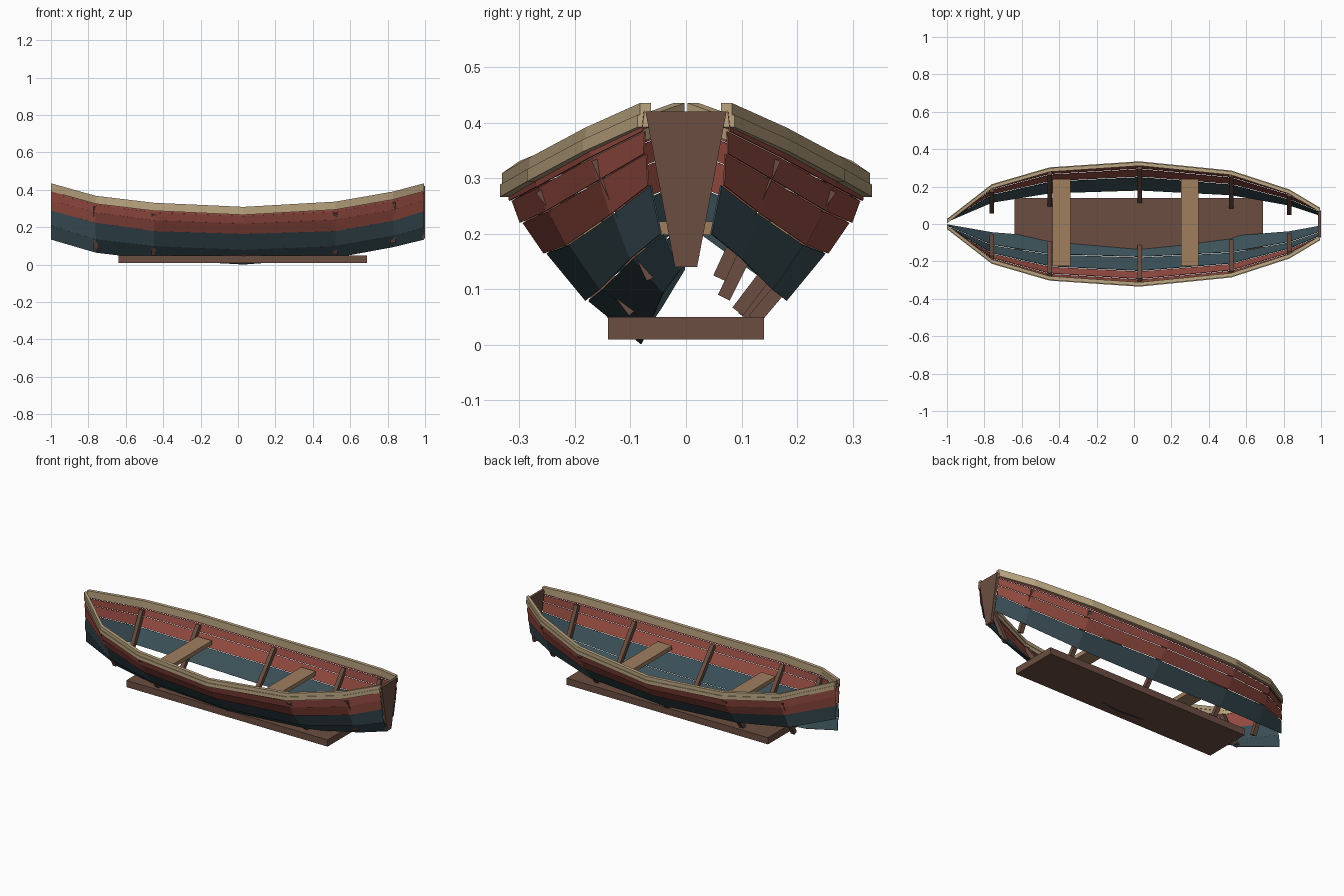
import bpy, bmesh
from mathutils import Vector

if "Cube" in bpy.data.objects:
    bpy.data.objects.remove(bpy.data.objects["Cube"], do_unlink=True)


def material(name, r, g, b):
    m = bpy.data.materials.new(name)
    m.use_nodes = True
    m.diffuse_color = (r, g, b, 1)
    m.node_tree.nodes["Principled BSDF"].inputs["Base Color"].default_value = (r, g, b, 1)
    return m


RED = material("faded red paint", 0.305, 0.072, 0.054)
TEAL = material("dark teal paint", 0.045, 0.083, 0.1)
BROWN = material("brown wood", 0.147, 0.076, 0.054)
TAN = material("seat wood", 0.352, 0.21, 0.114)
PALE = material("pale rail wood", 0.5, 0.38, 0.22)


def loft(name, sections, mat, closed=True, thickness=0):
    """Join matching cross-sections into one flat-shaded skin."""
    bm = bmesh.new()
    rows = [[bm.verts.new(p) for p in s] for s in sections]
    n = len(rows[0])
    for a, b in zip(rows, rows[1:]):
        for i in range(n if closed else n - 1):
            j = (i + 1) % n
            bm.faces.new((a[i], a[j], b[j], b[i]))
    if closed:
        bm.faces.new(rows[0])
        bm.faces.new(rows[-1])
    bmesh.ops.recalc_face_normals(bm, faces=bm.faces)
    mesh = bpy.data.meshes.new(name)
    bm.to_mesh(mesh)
    bm.free()
    mesh.materials.append(mat)
    ob = bpy.data.objects.new(name, mesh)
    bpy.context.collection.objects.link(ob)
    if thickness:
        mod = ob.modifiers.new("plank thickness", "SOLIDIFY")
        mod.thickness = thickness
        mod.offset = 0
    return ob


def box(name, x0, x1, y0, y1, z0, z1, mat):
    ring = lambda x: [(x, y0, z0), (x, y1, z0), (x, y1, z1), (x, y0, z1)]
    return loft(name, [ring(x0), ring(x1)], mat)


# Hull stations: x, then (y, z) at keel edge, chine, paint line and sheer
STATIONS = [
    (-1.0, (0.003, 0.135), (0.007, 0.21), (0.01, 0.29), (0.014, 0.422)),
    (-0.76, (0.045, 0.065), (0.11, 0.135), (0.155, 0.225), (0.2, 0.355)),
    (-0.45, (0.07, 0.028), (0.16, 0.1), (0.225, 0.18), (0.29, 0.318)),
    (0.03, (0.08, 0.002), (0.175, 0.08), (0.25, 0.165), (0.322, 0.296)),
    (0.52, (0.065, 0.038), (0.15, 0.1), (0.21, 0.18), (0.273, 0.324)),
    (0.83, (0.04, 0.095), (0.095, 0.155), (0.13, 0.235), (0.172, 0.378)),
    (0.995, (0.01, 0.135), (0.04, 0.2), (0.063, 0.287), (0.074, 0.422)),
]


def section(station):
    """Strake edges of a station, with the red topsides bulged outward."""
    x, keel, chine, paint, sheer = station
    edges = [Vector((x, *p)) for p in (keel, chine, paint)]
    low, top = edges[2], Vector((x, *sheer))
    for t in (0.42, 0.72):
        p = low.lerp(top, t)
        p.y += 0.16 * t * (1 - t) * top.y
        edges.append(p)
    return edges + [top]


def flip(p, side):
    return (p[0], p[1] * side, p[2])


def rail(name, side, inner, outer, low, high):
    rings = []
    for s in STATIONS:
        x, (y, z) = s[0], s[-1]
        ring = [(x, y + inner, z + low), (x, y + outer, z + low),
                (x, y + outer, z + high), (x, y + inner, z + high)]
        rings.append([flip(p, side) for p in ring])
    loft(name, rings, PALE)


# Ribs: x, upper (y, z), lower (y, z)
RIBS = [
    (-0.76, (0.182, 0.315), (0.068, 0.085)),
    (-0.45, (0.272, 0.275), (0.104, 0.05)),
    (0.03, (0.3, 0.255), (0.122, 0.045)),
    (0.52, (0.26, 0.28), (0.093, 0.06)),
    (0.83, (0.159, 0.335), (0.06, 0.12)),
]

STRAKES = [("garboard", TEAL), ("bilge_strake", TEAL), ("lower_topside", RED),
           ("middle_topside", RED), ("upper_topside", RED)]

for side, tag in ((1, "left"), (-1, "right")):
    # Overlapping planks; the left side has lost its lowest one
    for i, (name, mat) in enumerate(STRAKES):
        if side == 1 and i == 0:
            continue
        rows = []
        for s in STATIONS:
            e = section(s)
            lap = Vector((0, 0.005 if i > 0 else 0, 0))
            rows.append([flip(e[i] + lap, side), flip(e[i + 1], side)])
        loft(f"{tag}_{name}", rows, mat, closed=False, thickness=0.003)

    # Gunwale cap and rubbing strip
    rail(f"{tag}_gunwale_cap", side, -0.011, 0.009, -0.008, 0.013)
    rail(f"{tag}_rubbing_strip", side, -0.008, 0.013, -0.03, -0.008)

    # Straight ribs, square to their own slope
    for n, (x, upper, lower) in enumerate(RIBS):
        a, b = Vector((x, *upper)), Vector((x, *lower))
        along = (b - a).normalized()
        across = Vector((0, along.z, -along.y)) * 0.012
        wide = Vector((0.012, 0, 0))
        rings = [[flip(p + u * wide + v * across, side)
                  for u, v in ((-1, -1), (1, -1), (1, 1), (-1, 1))] for p in (a, b)]
        loft(f"{tag}_rib_{n + 1}", rings, BROWN)

# Floor board and seats
box("floor_board", -0.64, 0.69, -0.14, 0.14, 0.01, 0.05, BROWN)
box("forward_seat", -0.435, -0.34, -0.225, 0.24, 0.198, 0.222, TAN)
box("aft_seat", 0.25, 0.345, -0.225, 0.24, 0.198, 0.222, TAN)

# Tapered stern panel
panel = ((-0.073, 0.42), (0.073, 0.42), (0.02, 0.14), (-0.02, 0.14))
loft("stern_panel", [[(x, y, z) for y, z in panel] for x in (0.985, 1.0)], BROWN)
